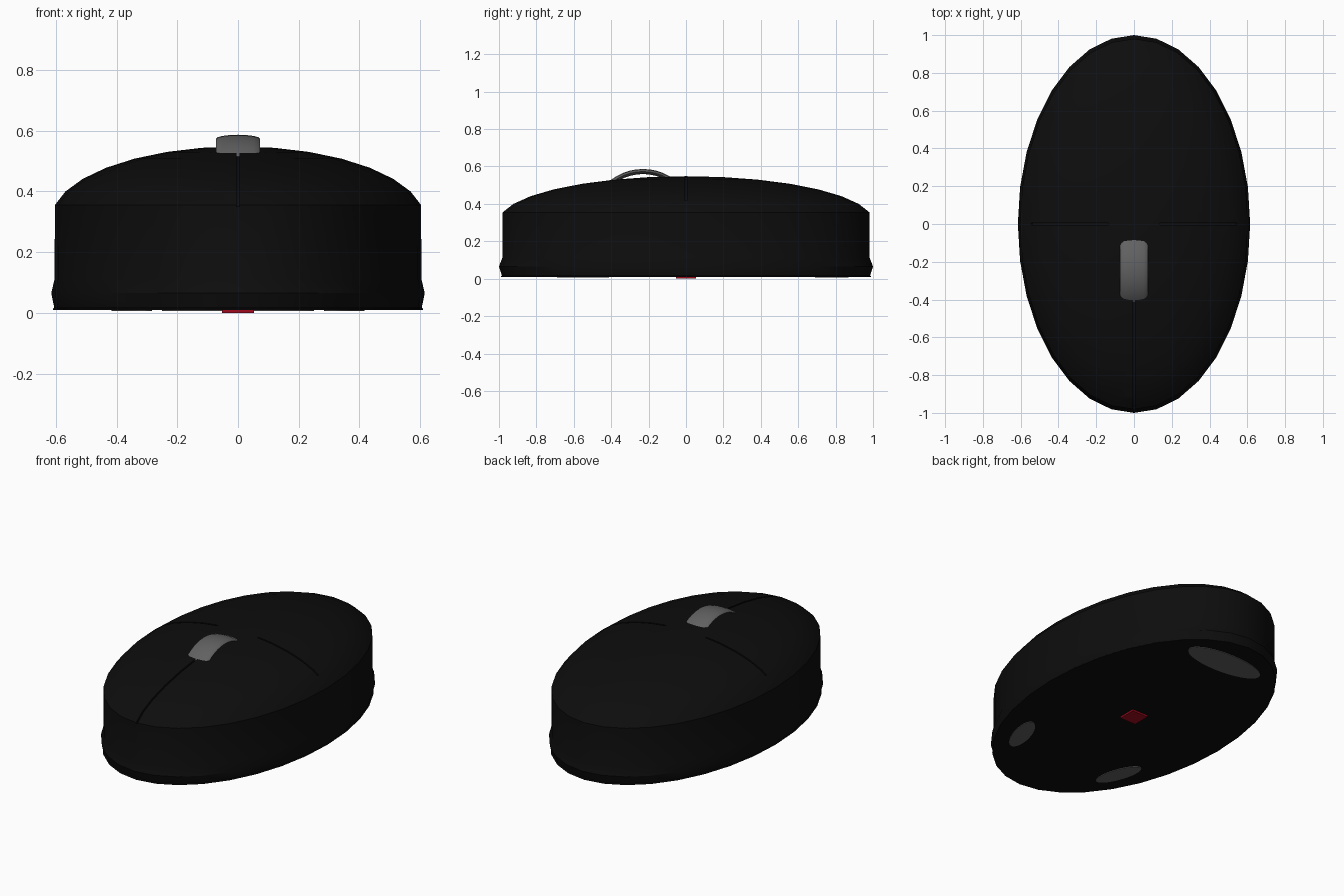
import bpy, bmesh, math
from math import sin, cos, radians, pi
from mathutils import Matrix

if "Cube" in bpy.data.objects:
    bpy.data.objects.remove(bpy.data.objects["Cube"])

RX, RY = 0.615, 1.0          # half width and half length of the shell
DOME_Z, DOME_H = 0.308, 0.24  # centre and height of the domed top
SIDES = 32


def material(name, rgb):
    m = bpy.data.materials.new(name)
    m.diffuse_color = (*rgb, 1)
    m.use_nodes = True
    m.node_tree.nodes["Principled BSDF"].inputs["Base Color"].default_value = m.diffuse_color
    return m


BLACK = material("black plastic", (0.004, 0.004, 0.004))
GREY = material("grey rubber", (0.12, 0.12, 0.12))
RED = material("red lens", (0.35, 0.003, 0.012))


def make(name, bm, mat=None):
    bmesh.ops.recalc_face_normals(bm, faces=bm.faces)
    me = bpy.data.meshes.new(name)
    bm.to_mesh(me)
    bm.free()
    ob = bpy.data.objects.new(name, me)
    bpy.context.collection.objects.link(ob)
    if mat:
        me.materials.append(mat)
    return ob


def activate(ob):
    bpy.ops.object.select_all(action='DESELECT')
    ob.select_set(True)
    bpy.context.view_layer.objects.active = ob


def smooth(ob):
    activate(ob)
    bpy.ops.object.shade_smooth_by_angle(angle=radians(30))


# Shell: an elliptical lathe with a domed top, straight wall and bulging foot rim
profile = [(0.99, 0.01), (0.99, 0.014), (0.984, 0.017), (1.0, 0.065), (0.982, 0.112)]
profile += [(sin(radians(a * 11.25)), DOME_Z + DOME_H * cos(radians(a * 11.25)))
            for a in range(7, 0, -1)]
bm = bmesh.new()
rings = [[bm.verts.new((RX * r * sin(2 * pi * i / SIDES), RY * r * cos(2 * pi * i / SIDES), z))
          for i in range(SIDES)] for r, z in profile]
for lo, hi in zip(rings, rings[1:]):
    for i in range(SIDES):
        j = (i + 1) % SIDES
        bm.faces.new((lo[i], lo[j], hi[j], hi[i]))
bm.faces.new(rings[0])
top = bm.verts.new((0, 0, DOME_Z + DOME_H))
for i in range(SIDES):
    bm.faces.new((rings[-1][i], rings[-1][(i + 1) % SIDES], top))
shell = make("shell", bm, BLACK)


# Grooves: thin curved blades that follow the dome, cut out of the shell
def cut_groove(dx, dy, start, end, half=0.005, steps=14):
    """Cut along the direction (dx, dy) between two angles from the top."""
    angles = [radians(start + (end - start) * k / steps) for k in range(steps + 1)]
    outline = [(1.03 * sin(a), 1.2 * cos(a)) for a in angles]
    outline += [(0.983 * sin(a), 0.95 * cos(a)) for a in reversed(angles)]
    bm = bmesh.new()
    sides = [[bm.verts.new((RX * dx * r + s * dy, RY * dy * r + s * dx, DOME_Z + DOME_H * h))
              for r, h in outline] for s in (-half, half)]
    n = len(outline)
    for k in range(steps):
        for v in sides:
            bm.faces.new((v[k], v[k + 1], v[n - 2 - k], v[n - 1 - k]))
    for k in range(n):
        m = (k + 1) % n
        bm.faces.new((sides[0][k], sides[0][m], sides[1][m], sides[1][k]))
    cutter = make("groove_cutter", bm)
    cutter.hide_render = True
    mod = shell.modifiers.new("groove", 'BOOLEAN')
    mod.operation = 'DIFFERENCE'
    mod.solver = 'EXACT'
    mod.object = cutter
    activate(shell)
    bpy.ops.object.modifier_apply(modifier=mod.name)
    bpy.data.objects.remove(cutter)


cut_groove(0, -1, 20, 80)       # between the two buttons
for side in (-1, 1):
    cut_groove(side, 0, 13, 63)  # behind each button
smooth(shell)

# Scroll wheel: a wide flat ring, mostly sunk in the shell
bpy.ops.mesh.primitive_torus_add(major_segments=48, minor_segments=16,
                                 major_radius=0.267, minor_radius=0.0135)
wheel = bpy.context.object
wheel.name = "scroll_wheel"
wheel.data.transform(Matrix.Translation((0, -0.23, 0.306))
                     @ Matrix.Diagonal((0.073 / 0.0135, 1, 1, 1))
                     @ Matrix.Rotation(pi / 2, 4, 'Y'))
wheel.data.materials.append(GREY)
smooth(wheel)


# Glide feet: thin oval pads under the shell
def foot(name, x, y, a, b, turn):
    bm = bmesh.new()
    bmesh.ops.create_cone(bm, cap_ends=True, segments=32, radius1=1, radius2=1, depth=0.009,
                          matrix=Matrix.Translation((x, y, 0.0105))
                          @ Matrix.Rotation(turn, 4, 'Z') @ Matrix.Diagonal((a, b, 1, 1)))
    smooth(make(name, bm, GREY))


foot("back_foot", 0, 0.78, 0.25, 0.09, 0)
for side, label in ((-1, "left"), (1, "right")):
    foot(label + "_front_foot", side * 0.35, -0.55, 0.052, 0.145, -side * radians(18))

# Sensor lens: a small square plate
bm = bmesh.new()
bmesh.ops.create_cube(bm, size=1, matrix=Matrix.Translation((0, 0, 0.006))
                      @ Matrix.Diagonal((0.107, 0.107, 0.012, 1)))
make("sensor_lens", bm, RED)
